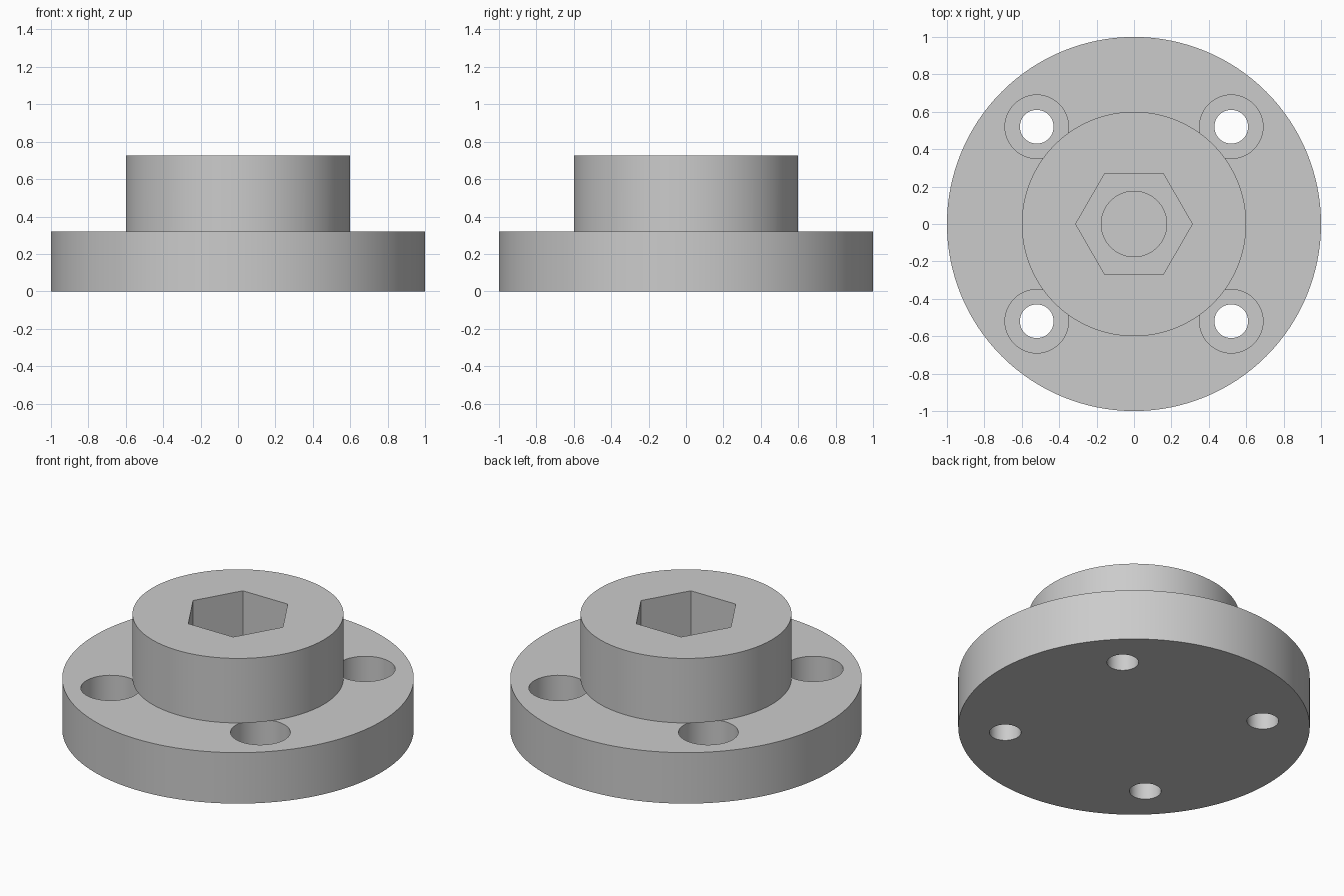
import bpy, bmesh, math

cube = bpy.data.objects.get("Cube")
if cube:
    bpy.data.objects.remove(cube, do_unlink=True)

FLANGE_TOP, HUB_TOP = 0.32, 0.725

steel = bpy.data.materials.new("plain grey")
steel.use_nodes = True
GREY = (0.6, 0.6, 0.6, 1.0)
steel.diffuse_color = GREY
steel.node_tree.nodes["Principled BSDF"].inputs["Base Color"].default_value = GREY


def turned(name, profile, sides, x=0.0, y=0.0):
    """Closed solid of revolution from (radius, z) points listed bottom to top."""
    bm = bmesh.new()
    rings = []
    for r, z in profile:
        rings.append([bm.verts.new((x + r * math.cos(math.tau * i / sides),
                                    y + r * math.sin(math.tau * i / sides), z))
                      for i in range(sides)])
    for low, high in zip(rings, rings[1:]):
        for i in range(sides):
            j = (i + 1) % sides
            bm.faces.new((low[i], low[j], high[j], high[i]))
    bm.faces.new(rings[0][::-1])
    bm.faces.new(rings[-1])
    mesh = bpy.data.meshes.new(name)
    bm.to_mesh(mesh)
    bm.free()
    mesh.materials.append(steel)
    obj = bpy.data.objects.new(name, mesh)
    bpy.context.collection.objects.link(obj)
    return obj


def combine(target, tool, operation):
    """Apply a boolean and discard the tool."""
    tool.hide_render = True
    mod = target.modifiers.new(tool.name, 'BOOLEAN')
    mod.operation, mod.object, mod.solver = operation, tool, 'EXACT'
    bpy.ops.object.select_all(action='DESELECT')
    bpy.context.view_layer.objects.active = target
    target.select_set(True)
    bpy.ops.object.modifier_apply(modifier=mod.name)
    bpy.data.objects.remove(tool, do_unlink=True)


# Round mounting flange
body = turned("flanged_hub", [(1.0, 0), (1.0, FLANGE_TOP)], 128)

# Four counterbored bolt holes
for sx in (-1, 1):
    for sy in (-1, 1):
        bolt = turned("bolt_hole_cutter",
                      [(0.09, -0.1), (0.09, 0.14), (0.17, 0.14), (0.17, 0.5)],
                      48, sx * 0.52, sy * 0.52)
        combine(body, bolt, 'DIFFERENCE')

# Central hub, overhanging the inner edge of each counterbore
hub = turned("hub", [(0.6, FLANGE_TOP), (0.6, HUB_TOP)], 128)
combine(body, hub, 'UNION')

# Blind round bore, then the hexagonal socket above it
bore = turned("bore_cutter", [(0.175, 0.16), (0.175, 0.6)], 64)
combine(body, bore, 'DIFFERENCE')
socket = turned("hex_socket_cutter", [(0.312, 0.36), (0.312, 1.0)], 6)
combine(body, socket, 'DIFFERENCE')

# Smooth round walls with crisp edges
bpy.ops.object.select_all(action='DESELECT')
body.select_set(True)
bpy.context.view_layer.objects.active = body
bpy.ops.object.shade_smooth_by_angle(angle=math.radians(30))
